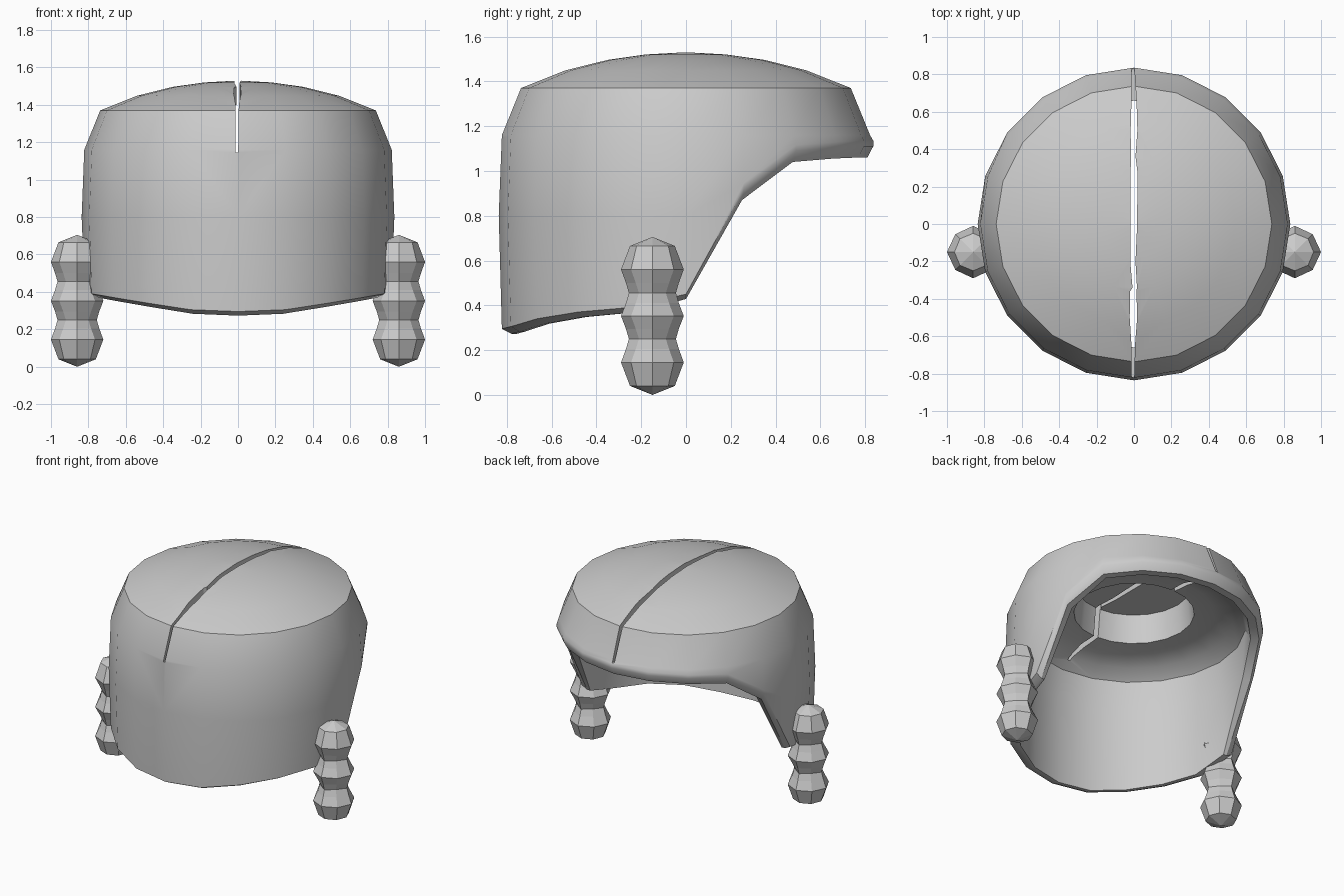
import bpy, bmesh, math

if "Cube" in bpy.data.objects:
    bpy.data.objects.remove(bpy.data.objects["Cube"])

SIDES = 20


def make_object(name, bm):
    bmesh.ops.recalc_face_normals(bm, faces=bm.faces)
    mesh = bpy.data.meshes.new(name)
    bm.to_mesh(mesh)
    bm.free()
    ob = bpy.data.objects.new(name, mesh)
    bpy.context.collection.objects.link(ob)
    return ob


def loft(bm, rings, start, end):
    """Bridge rings of points and close both ends with a pole."""
    rows = [[bm.verts.new(p) for p in ring] for ring in rings]
    n = len(rows[0])
    for a, b in zip(rows, rows[1:]):
        for i in range(n):
            j = (i + 1) % n
            bm.faces.new((a[i], a[j], b[j], b[i]))
    for pole, row in ((start, rows[0]), (end, rows[-1])):
        v = bm.verts.new(pole)
        for i in range(n):
            bm.faces.new((v, row[i], row[(i + 1) % n]))


# Hem height for each step from the open side (+y) round to the long side (-y)
HEM = [1.11, 1.11, 1.105, 1.09, 0.92, 0.45, 0.39, 0.37, 0.34, 0.305, 0.295]


def ring(radius, height):
    pts = []
    for i in range(SIDES):
        a = 2 * math.pi * i / SIDES
        hem = HEM[min(i, SIDES - i)]
        r = radius(hem) if callable(radius) else radius
        z = height(hem) if callable(height) else height
        pts.append((r * math.sin(a), r * math.cos(a), z))
    return pts


def chamfer(hem):
    return hem - (0.05 if hem > 0.8 else 0.022)


# Hair shell: dome, outer wall, hem, inner wall, ceiling and round recess
bm = bmesh.new()
loft(bm, [
    ring(0.18, 1.52),
    ring(0.35, 1.496),
    ring(0.54, 1.449),
    ring(0.737, 1.37),
    ring(0.822, 1.16),
    ring(0.836, lambda h: max(0.8, h + 0.025)),
    ring(lambda h: 0.836 if h > 0.8 else 0.822, lambda h: h),
    ring(lambda h: 0.81 if h > 0.8 else 0.78, chamfer),
    ring(0.755, chamfer),
    ring(0.75, lambda h: max(0.9, chamfer(h) + 0.02)),
    ring(0.72, 1.10),
    ring(0.64, 1.16),
    ring(0.52, 1.19),
    ring(0.39, 1.20),
    ring(0.37, 1.40),
], (0, 0, 1.53), (0, 0, 1.40))
shell = make_object("hair_shell", bm)

# Jagged parting slit cut through the crown: (y, centre x, half width)
SLIT = [(-0.86, -0.006, 0.006), (-0.64, -0.004, 0.010), (-0.5, -0.003, 0.02),
        (-0.36, -0.004, 0.017), (-0.34, 0.004, 0.012), (-0.2, -0.006, 0.014),
        (0, -0.001, 0.018), (0.28, 0, 0.018), (0.36, -0.004, 0.012),
        (0.5, 0, 0.018), (0.64, 0, 0.014), (0.86, -0.006, 0.006)]
bm = bmesh.new()
outline = [(x + w, y) for y, x, w in SLIT] + [(x - w, y) for y, x, w in reversed(SLIT)]
face = bm.faces.new([bm.verts.new((x, y, 1.145)) for x, y in outline])
up = bmesh.ops.extrude_face_region(bm, geom=[face])["geom"]
bmesh.ops.translate(bm, vec=(0, 0, 0.6),
                    verts=[g for g in up if isinstance(g, bmesh.types.BMVert)])
cutter = make_object("slit_cutter", bm)
cutter.hide_render = True

bpy.context.view_layer.objects.active = shell
shell.select_set(True)
mod = shell.modifiers.new("parting", "BOOLEAN")
mod.operation = "DIFFERENCE"
mod.solver = "EXACT"
mod.object = cutter
bpy.ops.object.modifier_apply(modifier=mod.name)
bpy.data.objects.remove(cutter)
bpy.ops.object.shade_smooth_by_angle(angle=math.radians(32))

# Braids: eight-sided knots with pinched waists (z, cardinal r, diagonal r)
BRAID = [(0.665, 0.10, 0.10), (0.56, 0.14, 0.135), (0.50, 0.118, 0.105),
         (0.455, 0.105, 0.085), (0.41, 0.118, 0.105), (0.352, 0.14, 0.135),
         (0.295, 0.118, 0.105), (0.25, 0.105, 0.085), (0.205, 0.118, 0.105),
         (0.145, 0.14, 0.135), (0.04, 0.10, 0.10)]
for side, label in ((-1, "left"), (1, "right")):
    cx, cy = side * 0.86, -0.15
    rings = []
    for z, rc, rd in BRAID:
        rings.append([(cx + (rd if k % 2 else rc) * math.cos(k * math.pi / 4),
                       cy + (rd if k % 2 else rc) * math.sin(k * math.pi / 4), z)
                      for k in range(8)])
    bm = bmesh.new()
    loft(bm, rings, (cx, cy, 0.705), (cx, cy, 0.0))
    make_object("braid_" + label, bm)
